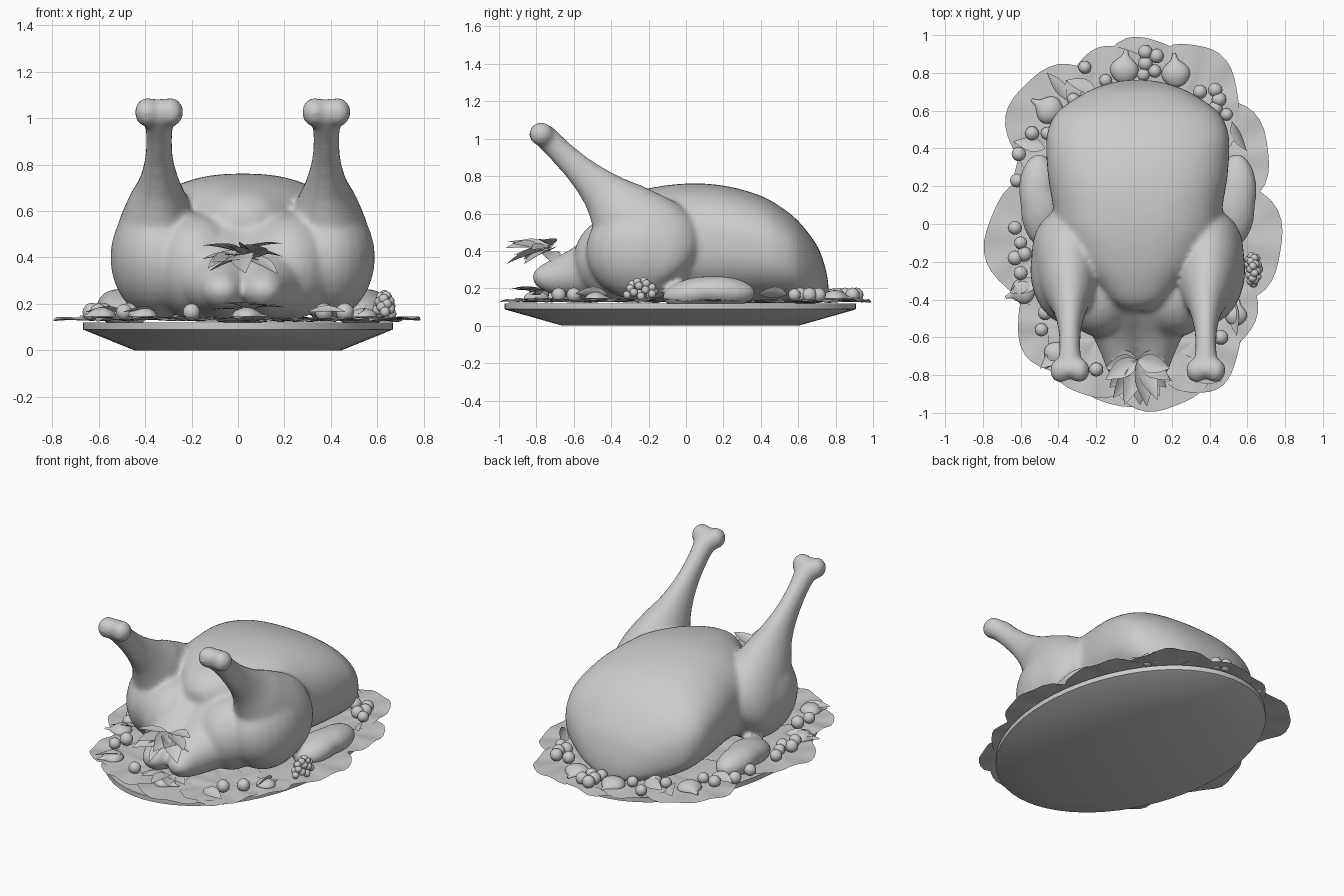
import bpy, bmesh, random
from math import sin, cos, pi, radians
from mathutils import Vector, Matrix, Euler

if "Cube" in bpy.data.objects:
    bpy.data.objects.remove(bpy.data.objects["Cube"])

random.seed(4)
CX = 0.02  # the bird sits slightly right of the plate centre


def finish(bm, name, angle=None):
    """Make an object, smooth all over or smooth below the given edge angle."""
    bmesh.ops.recalc_face_normals(bm, faces=bm.faces[:])
    me = bpy.data.meshes.new(name)
    bm.to_mesh(me)
    bm.free()
    for p in me.polygons:
        p.use_smooth = True
    ob = bpy.data.objects.new(name, me)
    bpy.context.collection.objects.link(ob)
    if angle:
        bpy.ops.object.select_all(action='DESELECT')
        ob.select_set(True)
        bpy.context.view_layer.objects.active = ob
        bpy.ops.object.shade_smooth_by_angle(angle=radians(angle))
    return ob


def loft(bm, rings):
    vs = [[bm.verts.new(p) for p in r] for r in rings]
    n = len(vs[0])
    for a, b in zip(vs, vs[1:]):
        for i in range(n):
            bm.faces.new((a[i], a[(i + 1) % n], b[(i + 1) % n], b[i]))
    bm.faces.new(vs[0][::-1])
    bm.faces.new(vs[-1])


def dense(rows, n=5):
    """Catmull-Rom interpolation of profile rows."""
    out = []
    for i in range(len(rows) - 1):
        p = [rows[max(i - 1, 0)], rows[i], rows[i + 1], rows[min(i + 2, len(rows) - 1)]]
        for k in range(n):
            t = k / n
            out.append([.5 * (2 * b + (c - a) * t + (2 * a - 5 * b + 4 * c - d) * t * t + (3 * b - a - 3 * c + d) * t ** 3)
                        for a, b, c, d in zip(*p)])
    return out + [list(rows[-1])]


def ball(bm, loc, r, rot=(0, 0, 0), seg=24):
    if not isinstance(r, tuple):
        r = (r, r, r)
    m = Matrix.LocRotScale(Vector(loc), Euler([radians(a) for a in rot]), Vector(r))
    bmesh.ops.create_uvsphere(bm, u_segments=seg, v_segments=seg * 2 // 3, radius=1, matrix=m)


def sgnpow(v, e):
    return (abs(v) ** e) * (1 if v >= 0 else -1)


def section_loft(bm, rows, x0=0, e=.87):
    """Loft of superellipse sections: rows of y, half width, bottom z, top z."""
    rings = []
    for y, w, z0, z1 in dense(rows):
        h = (z1 - z0) / 2
        rings.append([(x0 + w * sgnpow(cos(2 * pi * i / 48), e), y, z0 + h + h * sgnpow(sin(2 * pi * i / 48), e))
                      for i in range(48)])
    loft(bm, rings)


# plate: elliptical dish with flared underside
bm = bmesh.new()
loft(bm, [[(a * cos(2 * pi * i / 64), -0.03 + b * sin(2 * pi * i / 64), z) for i in range(64)]
          for a, b, z in [(.445, .63, 0), (.655, .93, .085), (.668, .94, .09), (.668, .94, .12), (.62, .89, .118)]])
finish(bm, "plate", 35)

# lettuce bed: overlapping ruffled leaves
lettuce = [(.05, .65, .3, .35), (.29, .62, .28, .35), (-.35, .52, .335, .33), (.4, .36, .33, .33),
           (-.45, -.09, .35, .36), (.45, -.09, .35, .36), (.37, -.42, .29, .31), (-.35, -.53, .28, .28),
           (-.2, -.62, .27, .31), (.12, -.65, .33, .35), (.33, -.62, .24, .29), (-.1, .62, .3, .33)]
for k, (x, y, rx, ry) in enumerate(lettuce):
    bm = bmesh.new()
    ph = random.uniform(0, 6)
    c = bm.verts.new((x, y, .135))
    prev = None
    for j in range(1, 6):
        f = j / 5
        ring = []
        for i in range(40):
            t = 2 * pi * i / 40
            w = f * (1 - .03 * f * (1 + sin(5 * t + ph)))
            z = .132 + k % 3 * .003 + .007 * f * f * sin(9 * t + ph) + .004 * sin(4 * t + 3 * f)
            ring.append(bm.verts.new((x + rx * w * cos(t), y + ry * w * sin(t), z)))
        for i in range(40):
            n = (i + 1) % 40
            bm.faces.new((c, ring[i], ring[n]) if prev is None else (prev[i], ring[i], ring[n], prev[n]))
        prev = ring
    finish(bm, f"lettuce_leaf_{k}")

# roast bird: breast, legs, rump and wings fused by a voxel remesh
bm = bmesh.new()
breast = [(.762, .06, .14, .22), (.745, .15, .13, .31), (.7, .27, .12, .43), (.6, .42, .12, .56), (.5, .475, .12, .64),
          (.4, .485, .12, .695), (.25, .475, .12, .74), (.1, .45, .12, .76), (-.05, .43, .12, .757),
          (-.2, .35, .15, .735), (-.32, .23, .28, .70), (-.41, .14, .4, .655), (-.46, .06, .5, .59)]
section_loft(bm, breast, CX, .84)
leg = [(-.80, 1.065, .36, .03, .03), (-.76, 1.02, .36, .062, .065), (-.66, .92, .36, .068, .056),
       (-.55, .815, .36, .085, .062), (-.44, .71, .36, .125, .09), (-.34, .60, .365, .195, .14),
       (-.23, .475, .37, .26, .18), (-.14, .37, .375, .26, .185), (-.07, .29, .375, .19, .15), (-.03, .24, .37, .06, .05)]
rump = [(-.2, .24, .13, .62), (-.38, .23, .13, .585), (-.5, .19, .14, .50), (-.6, .145, .15, .42),
        (-.7, .1, .165, .365), (-.78, .07, .195, .32), (-.82, .03, .24, .28)]
for s in (-1, 1):
    rings = []
    pts = dense(leg)
    for i, (y, z, x, r, rx) in enumerate(pts):
        a, b = leg[max(i // 5 - 1, 0)], leg[min(i // 5 + 2, len(leg) - 1)]
        d = Vector((b[0] - a[0], b[1] - a[1])).normalized()
        rings.append([(CX + s * x + rx * cos(2 * pi * j / 32), y - d.y * r * sin(2 * pi * j / 32),
                       z + d.x * r * sin(2 * pi * j / 32)) for j in range(32)])
    loft(bm, rings)
    for o in (-.05, .05):  # knuckle of the bone
        ball(bm, (CX + s * .36 + o, -.775, 1.025), (.056, .066, .064))
    ball(bm, (CX + s * .36, -.24, .40), (.21, .295, .265))        # thigh
    ball(bm, (CX + s * .2, -.36, .36), (.2, .24, .23))            # thigh root
    section_loft(bm, rump, CX + s * .09, 1)                       # rump half
    ball(bm, (CX + s * .53, .19, .185), (.1, .185, .08), (-4, 0, s * 3))   # wing
    ball(bm, (CX + s * .51, .06, .18), (.11, .19, .08), (10, 0, s * -6))
bird = finish(bm, "roast_bird")
m = bird.modifiers.new("fuse", "REMESH")
m.mode, m.voxel_size, m.use_smooth_shade = "VOXEL", .015, True
m = bird.modifiers.new("soften", "SMOOTH")
m.factor, m.iterations = .5, 10

# loose berries around the rim
berries = [(-.26, .83), (-.15, .76), (-.32, .66), (-.25, .67), (.06, .91), (.12, .89), (.06, .85), (.05, .79),
           (.11, .81), (.35, .7), (.43, .71), (.45, .66), (.43, .61), (.49, .58), (-.54, .48), (-.61, .37),
           (-.62, .23), (-.46, .48), (-.63, -.02), (-.6, -.1), (-.58, -.16), (-.63, -.18), (-.6, -.26),
           (-.49, -.56), (-.47, -.47), (-.2, -.77), (.46, -.6), (.37, -.68)]
bm = bmesh.new()
for x, y in berries:
    ball(bm, (x, y, .165), random.uniform(.033, .04), seg=16)
finish(bm, "berries")

# small bunch of tiny berries beside the right wing
bm = bmesh.new()
for i in range(20):
    t, f = i * 2.4, (i + .5) / 20
    r = (1 - f * f) ** .5
    ball(bm, (.63 + .03 * r * cos(t), -.24 + .075 * r * sin(t), .155 + .085 * f), .022, seg=12)
finish(bm, "berry_bunch")

# fig pieces: half teardrops, flat side down
figs = [(-.05, .83, 85, 1), (.22, .81, 95, 1), (-.46, .61, 150, 1), (-.6, -.36, 200, .9), (-.42, -.7, 230, .9),
        (.05, -.8, 0, .9), (.54, -.47, 80, .8)]
prof = [(-.085, .01), (-.07, .045), (-.03, .073), (.01, .07), (.04, .043), (.06, .02), (.095, .008)]
for k, (x, y, yaw, s) in enumerate(figs):
    bm = bmesh.new()
    loft(bm, [[(t, r * cos(pi * i / 12), .6 * r * sin(pi * i / 12)) for i in range(13)] for t, r in dense(prof, 3)])
    ob = finish(bm, f"fig_piece_{k}", 50)
    ob.matrix_world = Matrix.LocRotScale(Vector((x, y, .145)), Euler((0, 0, radians(yaw))), Vector((s,) * 3))


def leaf(name, loc, yaw, pitch, roll, length, width):
    """Pointed, slightly cupped herb leaf growing from loc."""
    bm = bmesh.new()
    rows = []
    for i in range(9):
        t = i / 8
        w = width / 2 * (sin(pi * t ** .85) * .98 + .02)
        rows.append([bm.verts.new((t * length, w * u, .25 * w * u * u - .15 * length * t * t)) for u in (-1, -.5, 0, .5, 1)])
    for a, b in zip(rows, rows[1:]):
        for j in range(4):
            bm.faces.new((a[j], b[j], b[j + 1], a[j + 1]))
    ob = finish(bm, name)
    ob.matrix_world = Matrix.LocRotScale(Vector(loc), Euler((radians(roll), radians(-pitch), radians(yaw))), None)


# leaves scattered on the plate
scatter = [(-.36, .66, 120, 40), (-.2, .7, 155, 30), (.52, .54, -70, 50), (-.47, .4, 165, 20), (.54, -.42, -95, 50),
           (-.5, -.3, 200, 15), (.3, -.78, -20, 20), (-.36, -.66, 215, 15)]
for k, (x, y, yaw, roll) in enumerate(scatter):
    leaf(f"garnish_leaf_{k}", (x, y, .165), yaw, 8, roll, .17, .08)

# herb sprig tucked in the cavity, and a flatter one below it
for k in range(13):
    a = -90 + (k - 6) * 15
    leaf(f"sprig_leaf_{k}", (.02, -.72, .395 + .012 * (k % 4)), a, (-12, 4, 18)[k % 3], random.uniform(-30, 30),
         .15 + .10 * cos(radians(a + 90)), .1)
for k in range(5):
    leaf(f"lower_sprig_leaf_{k}", (.04, -.77, .17 + .01 * (k % 3)), -90 + (k - 2) * 35, 10 + 6 * (k % 2), 0, .17, .09)
